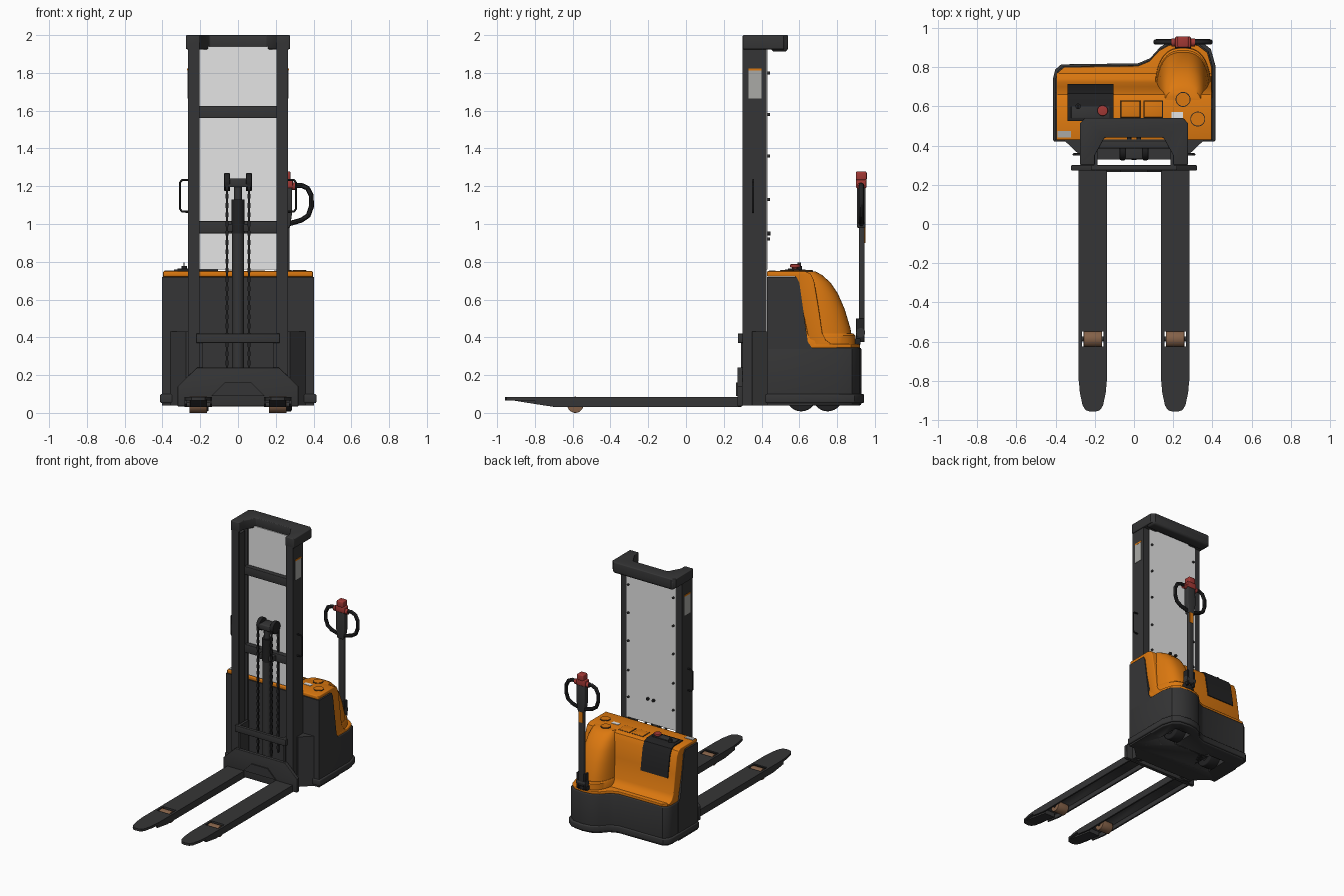
import bpy, bmesh, math
from mathutils import Matrix, Vector

if "Cube" in bpy.data.objects:
    bpy.data.objects.remove(bpy.data.objects["Cube"], do_unlink=True)


def material(name, r, g, b):
    m = bpy.data.materials.new(name)
    m.diffuse_color = (r, g, b, 1)
    m.use_nodes = True
    m.node_tree.nodes["Principled BSDF"].inputs["Base Color"].default_value = (r, g, b, 1)
    return m


GREY = material("charcoal", .036, .036, .037)
BLACK = material("black", .016, .016, .017)
ORANGE = material("orange", .72, .19, .005)
WHITE = material("pale sheet", .78, .78, .78)
LABEL = material("label grey", .4, .4, .38)
RED = material("red", .36, .04, .035)
BROWN = material("brown roller", .23, .12, .065)


def finish(name, bm, mat, bevel=0):
    bmesh.ops.recalc_face_normals(bm, faces=bm.faces)
    if bevel:
        sharp = [e for e in bm.edges if len(e.link_faces) == 2 and e.calc_face_angle(0) > 1]
        bmesh.ops.bevel(bm, geom=sharp, offset=bevel, segments=3, profile=.5, affect='EDGES')
    me = bpy.data.meshes.new(name)
    bm.to_mesh(me)
    bm.free()
    me.materials.append(mat)
    o = bpy.data.objects.new(name, me)
    bpy.context.collection.objects.link(o)
    bpy.ops.object.select_all(action='DESELECT')
    bpy.context.view_layer.objects.active = o
    o.select_set(True)
    bpy.ops.object.shade_smooth_by_angle(angle=math.radians(35))
    return o


def prism(name, pts, axis, a, b, mat, bevel=0):
    """Extrude a 2D outline along an axis from a to b."""
    put = {'x': lambda p, d: (d, p[0], p[1]), 'y': lambda p, d: (p[0], d, p[1]),
           'z': lambda p, d: (p[0], p[1], d)}[axis]
    bm = bmesh.new()
    lo = [bm.verts.new(put(p, a)) for p in pts]
    hi = [bm.verts.new(put(p, b)) for p in pts]
    bm.faces.new(lo)
    bm.faces.new(hi)
    for i in range(len(pts)):
        j = (i + 1) % len(pts)
        bm.faces.new((lo[i], lo[j], hi[j], hi[i]))
    return finish(name, bm, mat, bevel)


def box(name, x, y, z, mat, bevel=0):
    pts = [(x[0], y[0]), (x[1], y[0]), (x[1], y[1]), (x[0], y[1])]
    return prism(name, pts, 'z', z[0], z[1], mat, bevel)


def cyl(name, c, r, depth, axis, mat, r2=None, bevel=0):
    bm = bmesh.new()
    rot = {'x': Matrix.Rotation(math.pi / 2, 4, 'Y'), 'y': Matrix.Rotation(math.pi / 2, 4, 'X'),
           'z': Matrix.Identity(4)}[axis]
    bmesh.ops.create_cone(bm, cap_ends=True, segments=28, radius1=r, radius2=r if r2 is None else r2,
                          depth=depth, matrix=Matrix.Translation(c) @ rot)
    return finish(name, bm, mat, bevel)


def tube(name, pts, r, mat):
    cu = bpy.data.curves.new(name, 'CURVE')
    cu.dimensions, cu.bevel_depth, cu.bevel_resolution = '3D', r, 3
    cu.use_fill_caps = True
    sp = cu.splines.new('POLY')
    sp.points.add(len(pts) - 1)
    for p, q in zip(sp.points, pts):
        p.co = (*q, 1)
    tmp = bpy.data.objects.new(name + " path", cu)
    bpy.context.collection.objects.link(tmp)
    bpy.context.view_layer.update()
    bm = bmesh.new()
    bm.from_mesh(tmp.to_mesh())
    bpy.data.objects.remove(tmp)
    return finish(name, bm, mat)


def cut(obj, cutter):
    m = obj.modifiers.new("cut", 'BOOLEAN')
    m.operation, m.object, m.solver = 'DIFFERENCE', cutter, 'EXACT'
    bpy.context.view_layer.objects.active = obj
    bpy.ops.object.modifier_apply(modifier=m.name)
    bpy.data.objects.remove(cutter, do_unlink=True)


# Chassis: lower body, bumper, front housing
foot = [(-.4, .43), (-.4, .74), (-.39, .78), (-.36, .805), (.02, .81), (.08, .835), (.13, .89),
        (.18, .918), (.25, .928), (.33, .918), (.38, .88), (.403, .8), (.403, .43)]


def grown(d):
    return [(x * (1 + d / .4), .62 + (y - .62) * (1 + d / .25)) for x, y in foot]


body = prism("lower_body", foot, 'z', .04, .345, GREY, .008)
prism("bumper", grown(.012), 'z', .052, .1, GREY, .008)
prism("front_housing", [(.428, .04), (.428, .72), (.585, .72), (.6, .69), (.645, .375), (.67, .34), (.67, .04)],
      'x', -.403, .403, GREY)

# Wheels in wells under the chassis
for name, x, y in (("caster", -.2, .61), ("drive", .24, .75)):
    for part in ("lower_body", "bumper", "front_housing"):
        cut(bpy.data.objects[part], box("well_cutter", (x - .07, x + .07), (y - .09, y + .09), (0, .2), GREY))
    cyl(name + "_wheel", (x, y, .088), .08, .09, 'x', BLACK, bevel=.008)
    cyl(name + "_hub", (x, y, .088), .04, .1, 'x', GREY)

# Orange hood with bulge and rim
prism("hood", [(.428, .722), (.428, .75), (.63, .75), (.66, .737), (.678, .7), (.7, .57), (.722, .42),
               (.74, .385), (.775, .36), (.66, .345), (.58, .722)], 'x', -.396, .396, ORANGE, .006)
prism("hood_rim", [(x, max(y, .66)) for x, y in grown(-.006)], 'z', .343, .365, ORANGE, .005)


def loft(name, levels, mat):
    """Stack half-round sections given as height, half width and rear reach."""
    bm = bmesh.new()
    rings = []
    for z, w, reach in levels:
        arc = [math.pi * i / 24 for i in range(25)]
        ring = [(.25 + w * math.copysign(abs(math.cos(t)) ** .75, math.cos(t)),
                 .62 + (reach - .62) * math.sin(t) ** .75 if 0 < t < math.pi else .62, z) for t in arc]
        rings.append([bm.verts.new(p) for p in ring])
    for a, b in zip(rings, rings[1:]):
        for i in range(25):
            j = (i + 1) % 25
            bm.faces.new((a[i], a[j], b[j], b[i]))
    bm.faces.new(rings[0])
    bm.faces.new(rings[-1])
    return finish(name, bm, mat)


loft("hood_bulge", [(.35, .142, .888), (.45, .137, .87), (.55, .13, .84), (.63, .122, .805),
                    (.69, .112, .765), (.73, .1, .72), (.749, .09, .685)], ORANGE)
loft("bulge_collar", [(.35, .148, .9), (.41, .146, .897), (.42, .14, .885)], ORANGE)

# Controls and fittings on the hood
prism("control_panel", [(.525, .758), (.632, .758), (.666, .744), (.686, .702), (.708, .572), (.713, .53),
                        (.69, .53), (.62, .74), (.525, .74)], 'x', -.34, -.105, BLACK)
box("panel_tray", (-.32, -.125), (.54, .6), (.757, .764), GREY, .002)
cyl("stop_button_stem", (-.16, .578, .765), .016, .03, 'z', RED)
cyl("stop_button_cap", (-.16, .578, .778), .027, .018, 'z', RED, bevel=.005)
cyl("key_barrel", (-.285, .6, .765), .014, .025, 'z', BLACK)
box("key", (-.288, -.282), (.59, .61), (.775, .795), GREY)
for x in (-.018, .098):
    box("tray_outline", (x - .05, x + .05), (.54, .63), (.745, .752), BLACK, .002)
    box("storage_tray", (x - .046, x + .046), (.544, .626), (.745, .754), ORANGE, .002)
for x, y in ((.25, .635), (.325, .535)):
    cyl("cap_outline", (x, y, .75), .038, .006, 'z', BLACK)
    cyl("round_cap", (x, y, .752), .034, .007, 'z', ORANGE)
box("white_label", (.19, .25), (.54, .57), (.748, .753), WHITE)
box("corner_label", (-.39, -.32), (.44, .475), (.748, .753), LABEL)

# Mast: channel rails, brackets, side handles and labels
for s in (-1, 1):
    channel = [(.205, .3), (.265, .3), (.265, .425), (.205, .425), (.205, .41), (.248, .41), (.248, .315), (.205, .315)]
    prism("mast_rail", [(s * x, y) for x, y in channel], 'z', .04, 1.96, GREY)
    box("inner_rail", sorted((s * .215, s * .245)), (.33, .395), (.05, 1.9), GREY)
    prism("mast_foot", [(s * .26, .35), (s * .275, .35), (s * .365, .435), (s * .26, .435)], 'z', .04, .43, GREY)
    tube("side_handle", [(s * x, .355, z) for x, z in ((.26, 1.065), (.295, 1.065), (.307, 1.08), (.307, 1.22),
                                                      (.295, 1.233), (.26, 1.233))], .006, BLACK)
    box("mast_label", sorted((s * .263, s * .268)), (.33, .4), (1.665, 1.815), LABEL)
    box("label_stripe", sorted((s * .263, s * .269)), (.33, .4), (1.812, 1.824), ORANGE)
    for z in (.92, 1.13, 1.36, 1.58, 1.8):
        cyl("sheet_bolt", (s * .195, .436, z), .008, .016, 'y', GREY)
    cyl("sheet_pin", (s * .025, .437, .95), .011, .02, 'y', BLACK)
    box("carriage_side", sorted((s * .185, s * .205)), (.29, .4), (.05, .42), GREY)
for z in (1.56, .95):
    box("mast_crossbar", (-.215, .215), (.385, .425), (z, z + .065), GREY, .004)
box("mast_base", (-.26, .26), (.33, .44), (.04, .1), GREY)
box("guard_sheet", (-.215, .215), (.426, .432), (.76, 1.94), WHITE)
half = [(.275, .3), (.275, .515), (.25, .54)]
inner = [(.15, .44), (.2, .35), (.2, .3)]
prism("mast_head", half + [(-x, y) for x, y in half[::-1]] + [(-x, y) for x, y in inner[::-1]] + inner,
      'z', 1.925, 2, GREY, .006)
box("mast_head_bar", (-.265, .265), (.45, .54), (1.912, 1.99), GREY, .02)

# Lift cylinder, crosshead, pulleys and chains
cyl("lift_cylinder", (0, .36, .5), .032, .9, 'z', GREY)
cyl("cylinder_collar", (0, .36, 1.04), .035, .18, 'z', BLACK)
cyl("lift_rod", (0, .36, 1.15), .021, .16, 'z', GREY)
box("crosshead", (-.07, .07), (.33, .42), (1.195, 1.24), GREY, .008)
box("cylinder_clamp", (-.06, .06), (.34, .42), (.96, 1.0), GREY, .004)
for s in (-1, 1):
    cyl("chain_pulley", (s * .058, .375, 1.222), .048, .03, 'x', BLACK, bevel=.004)
    for y in (.33, .415):
        bm = bmesh.new()
        for i in range(40):
            w = .018 if i % 2 else .01
            bmesh.ops.create_cube(bm, size=1, matrix=Matrix.Translation((s * .058, y, .24 + i * .0245))
                                  @ Matrix.Diagonal((w, .012, .025, 1)))
        finish("lift_chain", bm, BLACK)

# Carriage
plate = [(.32, .035), (.32, .14), (.285, .175), (.215, .24)]
prism("carriage_plate", plate + [(-x, z) for x, z in plate[::-1]], 'y', .272, .3, GREY, .004)
box("carriage_top_bar", (-.22, .22), (.274, .3), (.37, .42), GREY, .004)
prism("carriage_rib", [(-.14, .09), (.14, .09), (.07, .16), (-.07, .16)], 'y', .264, .275, GREY)

# Forks with load rollers
for s in (-1, 1):
    c = s * .21
    side = [(.073, .29), (.073, -.78), (.066, -.86), (.052, -.925), (.035, -.95), (.012, -.957)]
    top = prism("fork_plate", [(c + x, y) for x, y in side] + [(c - x, y) for x, y in side[::-1]],
                'z', .066, .084, GREY)
    cut(top, box("roller_cutter", (c - .055, c + .055), (-.625, -.547), (0, .2), GREY))
    for e in (-1, 1):
        x = c + e * .067
        prism("fork_flange", [(.29, .03), (.29, .08), (-.8, .08), (-.8, .047), (-.68, .03)],
              'x', x - .006, x + .006, GREY)
    prism("fork_toe", [(-.7, .032), (-.7, .07), (-.94, .07), (-.8, .047)], 'x', c - .045, c + .045, GREY)
    cyl("load_roller", (c, -.586, .043), .043, .094, 'x', BROWN, bevel=.003)
    cyl("roller_axle", (c, -.586, .043), .012, .13, 'x', GREY)

# Tiller: pivot, shaft, grip loops and red head
box("tiller_base", (.21, .29), (.87, .925), (.36, .395), BLACK, .006)
for x in (.22, .28):
    box("tiller_bracket", (x - .008, x + .008), (.9, .945), (.375, .5), BLACK, .004)
cyl("tiller_pivot", (.25, .925, .425), .024, .08, 'x', GREY)
box("tiller_shaft", (.227, .273), (.916, .946), (.4, 1.04), GREY, .008)
box("shaft_label", (.232, .268), (.944, .949), (.9, .985), ORANGE)
prism("tiller_head", [(.225, .98), (.275, .98), (.287, 1.06), (.285, 1.225), (.215, 1.225), (.213, 1.06)],
      'y', .905, .95, GREY, .006)
box("tiller_head_cap", (.21, .29), (.9, .955), (1.19, 1.235), RED, .006)
box("belly_button", (.222, .278), (.9, .957), (1.23, 1.278), RED, .008)
for s in (-1, 1):
    loop = ((.02, 1.2), (.085, 1.205), (.118, 1.19), (.138, 1.15), (.138, 1.09), (.122, 1.045), (.085, 1.02), (.015, 1.0))
    tube("grip_loop", [(.25 + s * x, .928, z) for x, z in loop], .014, BLACK)
    cyl("thumb_dial", (.25 + s * .045, .925, 1.2), .02, .03, 'x', RED)
